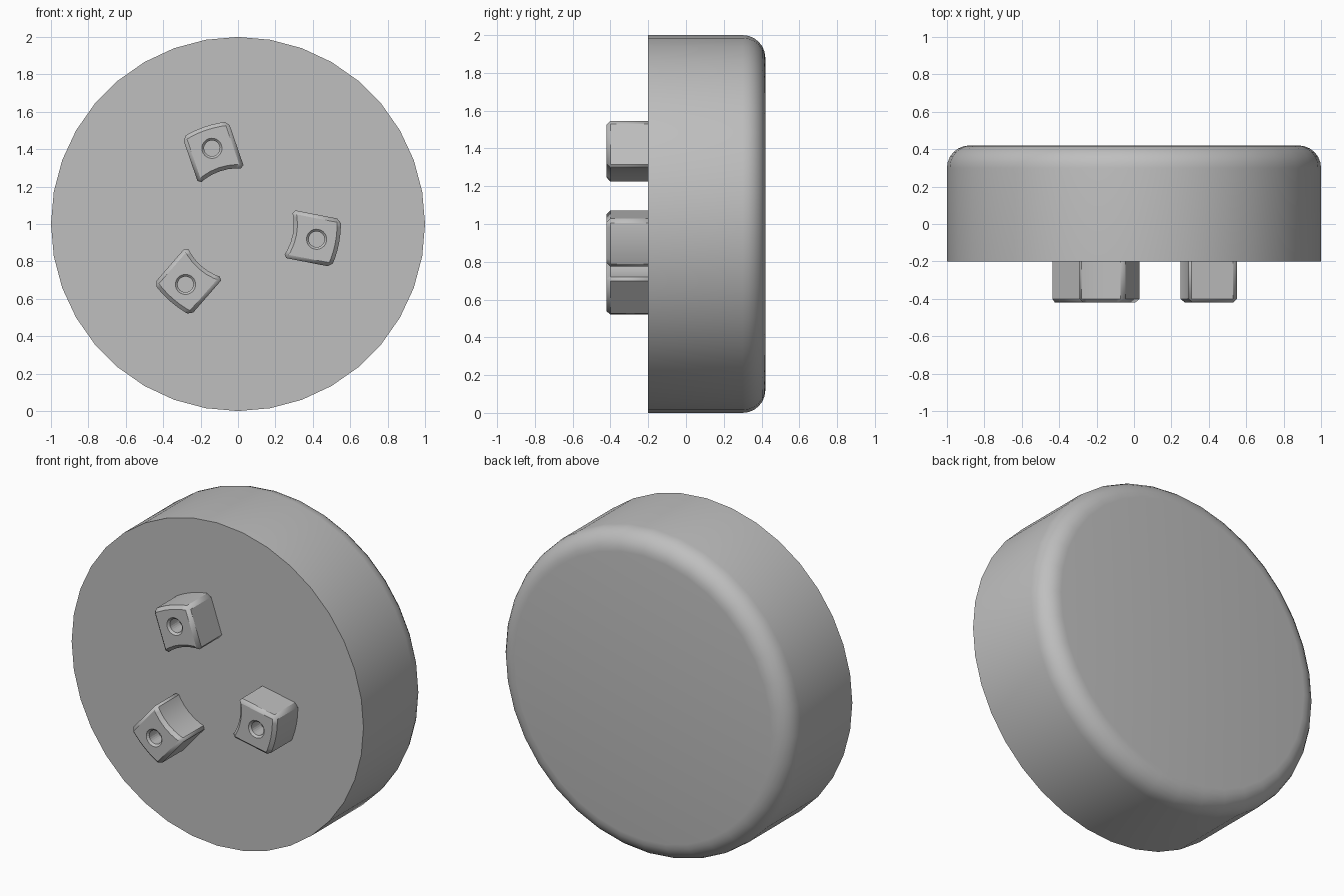
import bpy, bmesh, math
from mathutils import Matrix

cube = bpy.data.objects.get("Cube")
if cube:
    bpy.data.objects.remove(cube, do_unlink=True)

GREY = (0.52, 0.52, 0.52, 1.0)
grey = bpy.data.materials.new("plain grey")
grey.use_nodes = True
grey.diffuse_color = GREY
grey.node_tree.nodes["Principled BSDF"].inputs["Base Color"].default_value = GREY


def loft(name, rings):
    """Join equal-length point rings with quads and cap both ends."""
    bm = bmesh.new()
    loops = [[bm.verts.new(p) for p in ring] for ring in rings]
    n = len(loops[0])
    for a, b in zip(loops, loops[1:]):
        for i in range(n):
            j = (i + 1) % n
            bm.faces.new((a[i], a[j], b[j], b[i]))
    bm.faces.new(loops[0])
    bm.faces.new(loops[-1])
    bmesh.ops.recalc_face_normals(bm, faces=bm.faces)
    mesh = bpy.data.meshes.new(name)
    bm.to_mesh(mesh)
    bm.free()
    mesh.materials.append(grey)
    obj = bpy.data.objects.new(name, mesh)
    bpy.context.collection.objects.link(obj)
    return obj


def lathe(name, profile, sides):
    """Turn (radius, y) points round the y axis."""
    turns = [math.tau * i / sides for i in range(sides)]
    return loft(name, [[(r * math.cos(t), y, r * math.sin(t)) for t in turns]
                       for r, y in profile])


def smooth(obj, degrees):
    bpy.ops.object.select_all(action='DESELECT')
    obj.select_set(True)
    bpy.context.view_layer.objects.active = obj
    bpy.ops.object.shade_smooth_by_angle(angle=math.radians(degrees))


# Round body: flat front, rounded back rim
FILLET, STEPS = 0.12, 6
profile = [(1, -0.2)]
for i in range(STEPS + 1):
    a = math.pi / 2 * i / STEPS
    profile.append((1 - FILLET + FILLET * math.cos(a), 0.42 - FILLET + FILLET * math.sin(a)))
body = lathe("round_body", profile, 36)
body.location.z = 1
smooth(body, 30)


# Outline of a lug pointing along +x: straight sides, concentric arcs at both ends
def arc(radius, half_width, steps=6):
    reach = math.asin(half_width / radius)
    angles = [reach * (2 * i / steps - 1) for i in range(steps + 1)]
    return [(radius * math.cos(a), radius * math.sin(a)) for a in angles]


outline = arc(0.55, 0.13) + arc(0.298, 0.13)[::-1]

# Three lugs spaced evenly, each with a chamfered blind hole
for k, label in enumerate(("right_upper", "right_lower", "left")):
    turn = Matrix.Translation((0, 0, 1)) @ Matrix.Rotation(
        -math.radians(109 + 120 * k), 4, 'Y')
    lug = loft(label + "_lug", [[(x, y, z) for x, z in outline] for y in (-0.42, -0.17)])
    lug.matrix_world = turn
    chamfer = lug.modifiers.new("chamfer", 'BEVEL')
    chamfer.width = 0.02
    chamfer.segments = 1
    chamfer.limit_method = 'ANGLE'

    cutter = lathe(label + "_hole_cutter",
                   [(0.066, -0.432), (0.042, -0.408), (0.042, -0.32)], 24)
    cutter.matrix_world = turn @ Matrix.Translation((0.428, 0, 0))
    cutter.hide_render = True
    cutter.hide_viewport = True
    cutter.display_type = 'WIRE'
    hole = lug.modifiers.new("hole", 'BOOLEAN')
    hole.operation = 'DIFFERENCE'
    hole.object = cutter
    smooth(lug, 30)
